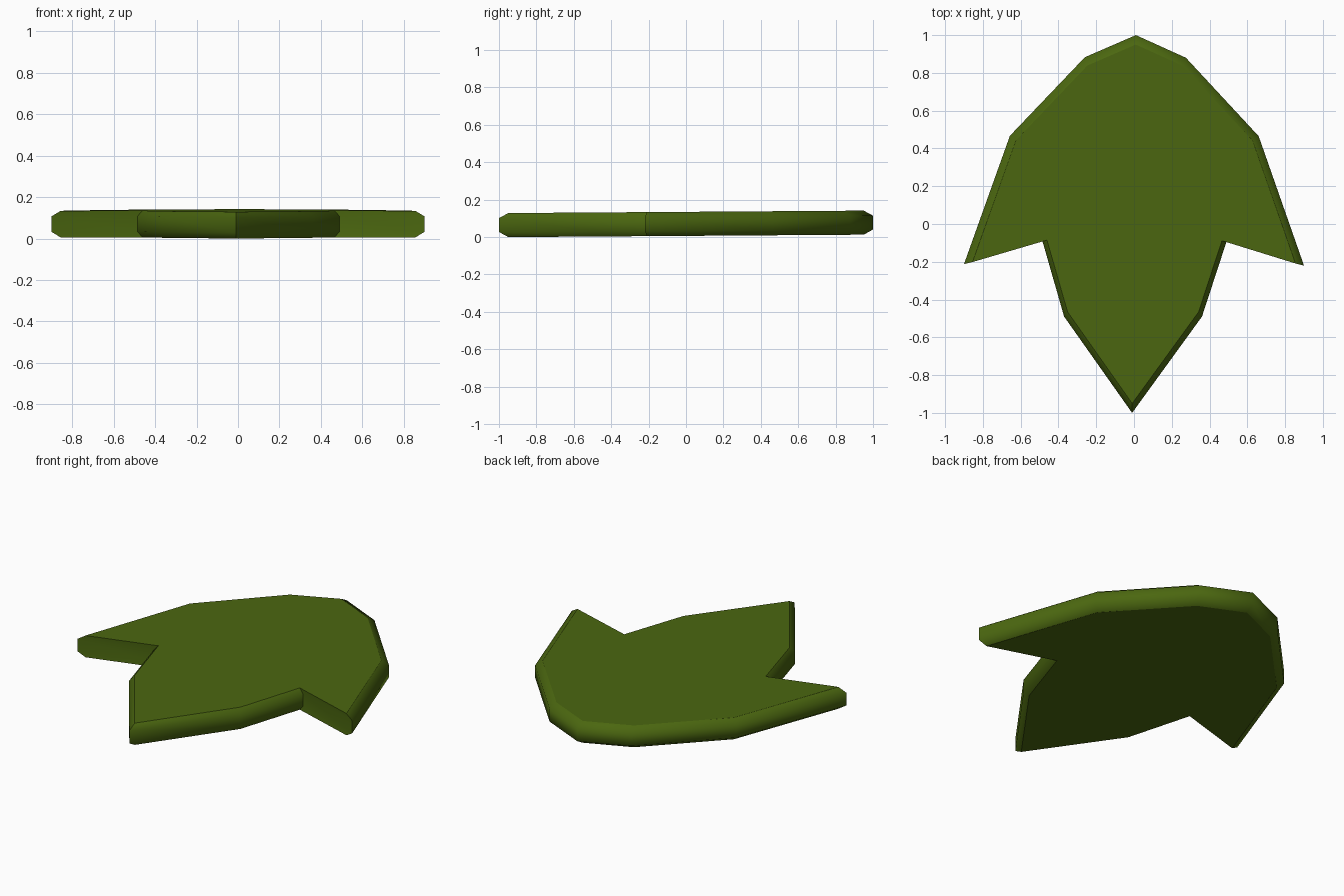
import bpy, bmesh, math

if "Cube" in bpy.data.objects:
    bpy.data.objects.remove(bpy.data.objects["Cube"])

# Leaf-shaped plate outline, clockwise from the rounded top
OUTLINE = [(0.01, 1.0), (0.275, 0.88), (0.66, 0.465), (0.9, -0.22),
           (0.49, -0.093), (0.36, -0.49), (-0.01, -1.0), (-0.37, -0.49),
           (-0.485, -0.09), (-0.9, -0.212), (-0.657, 0.467), (-0.26, 0.883)]
# (scale, height) of each ring, bottom to top; the plate tilts slightly up to the back
RINGS = [(0.95, 0.0065), (1.0, 0.034), (1.0, 0.108), (0.95, 0.135)]
TILT = 0.0065

green = bpy.data.materials.new("leaf green")
green.diffuse_color = (0.07, 0.135, 0.005, 1)
green.use_nodes = True
green.node_tree.nodes["Principled BSDF"].inputs["Base Color"].default_value = green.diffuse_color

bm = bmesh.new()
rings = [[bm.verts.new((x * s, y * s, z + TILT * y)) for x, y in OUTLINE]
         for s, z in RINGS]
n = len(OUTLINE)

# Smooth rim with chamfered lips
for low, high in zip(rings, rings[1:]):
    for i in range(n):
        j = (i + 1) % n
        bm.faces.new((low[i], low[j], high[j], high[i])).smooth = True

# Flat top and bottom
caps = [bm.faces.new(rings[0]), bm.faces.new(rings[-1])]
bmesh.ops.recalc_face_normals(bm, faces=bm.faces[:])

# Crisp cap borders and sharp corners
for cap in caps:
    for e in cap.edges:
        e.smooth = False
for a, b in zip(rings, rings[1:]):
    for lo, hi in zip(a, b):
        e = bm.edges.get((lo, hi))
        if e.calc_face_angle() > math.radians(35):
            e.smooth = False

mesh = bpy.data.meshes.new("leaf_plate")
bm.to_mesh(mesh)
bm.free()
mesh.materials.append(green)
bpy.context.collection.objects.link(bpy.data.objects.new("leaf_plate", mesh))
